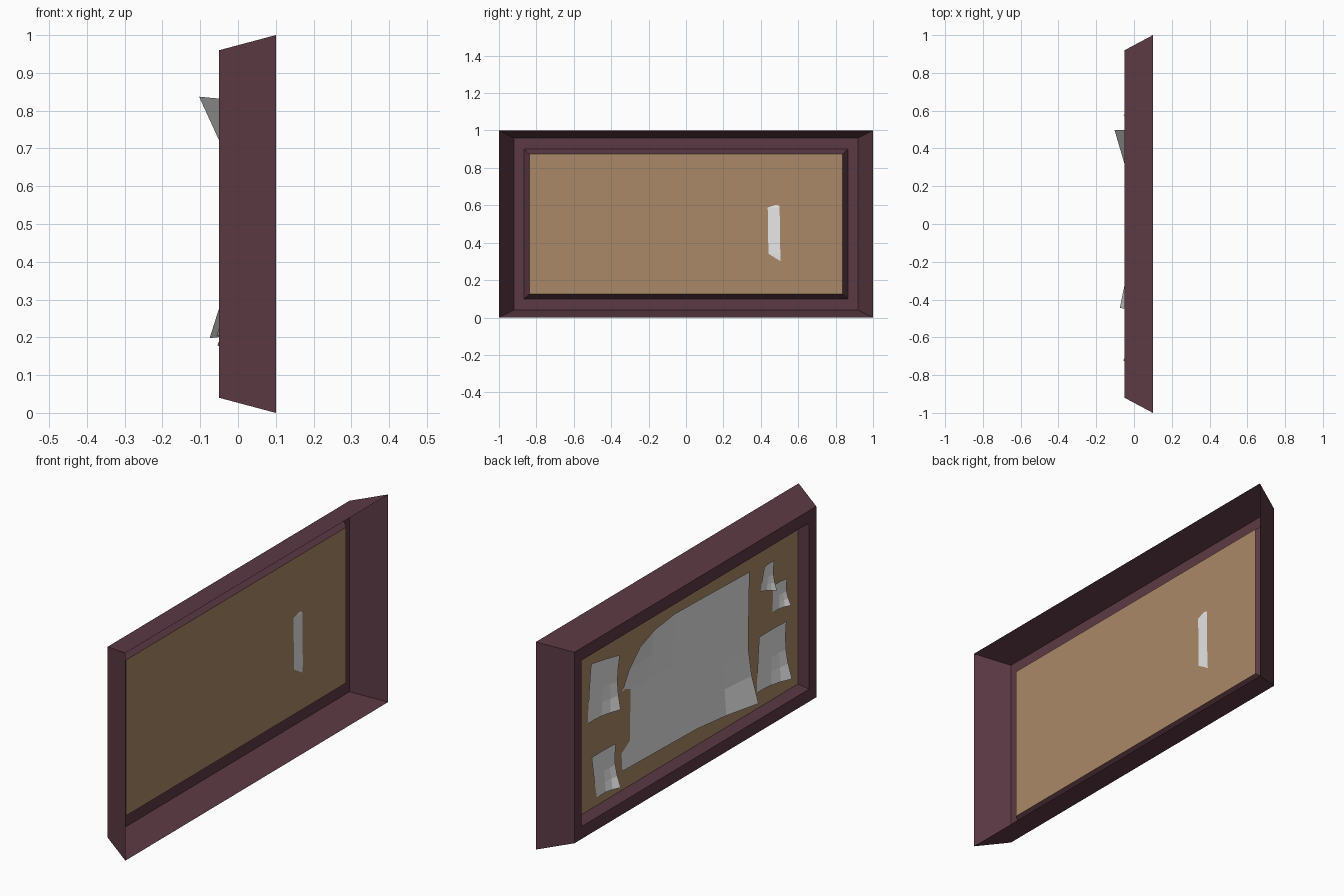
import bpy, bmesh
from mathutils import Vector

if "Cube" in bpy.data.objects:
    bpy.data.objects.remove(bpy.data.objects["Cube"])


def material(name, rgb):
    m = bpy.data.materials.new(name)
    m.diffuse_color = (*rgb, 1)
    m.use_nodes = True
    m.node_tree.nodes["Principled BSDF"].inputs["Base Color"].default_value = m.diffuse_color
    return m


FRAME = material("dark plum wood", (0.107, 0.042, 0.058))
CORK = material("cork brown", (0.40, 0.25, 0.135))
PAPER = material("paper white", (0.8, 0.8, 0.8))


def finish(bm, name, mat):
    me = bpy.data.meshes.new(name)
    bm.to_mesh(me)
    bm.free()
    me.materials.append(mat)
    ob = bpy.data.objects.new(name, me)
    bpy.context.collection.objects.link(ob)
    return ob


def ring(bm, x, half_y, margin):
    """Rectangle of vertices in the board plane, inset from bottom and top."""
    return [bm.verts.new((x, sy * half_y, z)) for sy, z in
            ((1, margin), (-1, margin), (-1, 1 - margin), (1, 1 - margin))]


# Frame: open-backed moulding (outer slope, flat rim, inner slope)
BOARD_X = -0.01
bm = bmesh.new()
rings = [ring(bm, *p) for p in ((0.10, 1.0, 0.0), (-0.05, 0.92, 0.04),
                                (-0.05, 0.866, 0.10), (BOARD_X, 0.838, 0.125))]
for a, b in zip(rings, rings[1:]):
    for i in range(4):
        j = (i + 1) % 4
        bm.faces.new((a[i], a[j], b[j], b[i]))
finish(bm, "frame", FRAME)

# Cork panel
bm = bmesh.new()
bm.faces.new(ring(bm, BOARD_X, 0.838, 0.125))
finish(bm, "cork_panel", CORK)


def sheet(name, corners, lifts, n, reach, sink=()):
    """Paper grid. corners are (y, z) in order top left, top right, bottom
    right, bottom left as seen from the pinned side; lifts curl the corners."""
    tl, tr, br, bl = (Vector(c) for c in corners)
    spots = ((0, n), (n, n), (n, 0), (0, 0))
    bm = bmesh.new()
    grid = []
    for r in range(n + 1):
        row = []
        for c in range(n + 1):
            p = bl.lerp(br, c / n).lerp(tl.lerp(tr, c / n), r / n)
            x = BOARD_X - 0.005
            for (sc, sr), lift in zip(spots, lifts):
                d = ((c - sc) ** 2 + (r - sr) ** 2) ** 0.5
                x -= lift * max(0, 1 - d / reach) ** 1.7
            if (c, r) in sink:
                x = BOARD_X + 0.0025
            row.append(bm.verts.new((x, p.x, p.y)))
        grid.append(row)
    for r in range(n):
        for c in range(n):
            bm.faces.new((grid[r][c], grid[r][c + 1],
                          grid[r + 1][c + 1], grid[r + 1][c]))
    return finish(bm, name, PAPER)


# Large sheet, two corners curling off the board, left edge dipping behind it
sheet("large_sheet", ((0.497, 0.837), (-0.462, 0.81), (-0.445, 0.198), (0.506, 0.219)),
      (0.088, 0, 0.06, 0), 5, 2.2, sink=((0, 1), (0, 2), (0, 3)))

# Small notes pinned either side, each with a lifted lower corner
NOTES = {
    "note_left_upper": ((0.75, 0.83), (0.53, 0.79), (0.57, 0.55), (0.77, 0.548)),
    "note_left_lower": ((0.745, 0.377), (0.56, 0.375), (0.575, 0.178), (0.70, 0.163)),
    "note_right_lower": ((-0.53, 0.47), (-0.737, 0.468), (-0.725, 0.205), (-0.517, 0.205)),
    "note_right_top": ((-0.57, 0.793), (-0.645, 0.797), (-0.635, 0.66), (-0.547, 0.682)),
    "note_right_middle": ((-0.63, 0.678), (-0.742, 0.673), (-0.735, 0.552), (-0.637, 0.545)),
}
LIFTS = {"note_left_upper": 0.036, "note_left_lower": 0.04, "note_right_lower": 0.042,
         "note_right_top": 0.025, "note_right_middle": 0.03}
for name, corners in NOTES.items():
    sheet(name, corners, (0.004, 0.004, LIFTS[name], 0), 4, 2.8)
